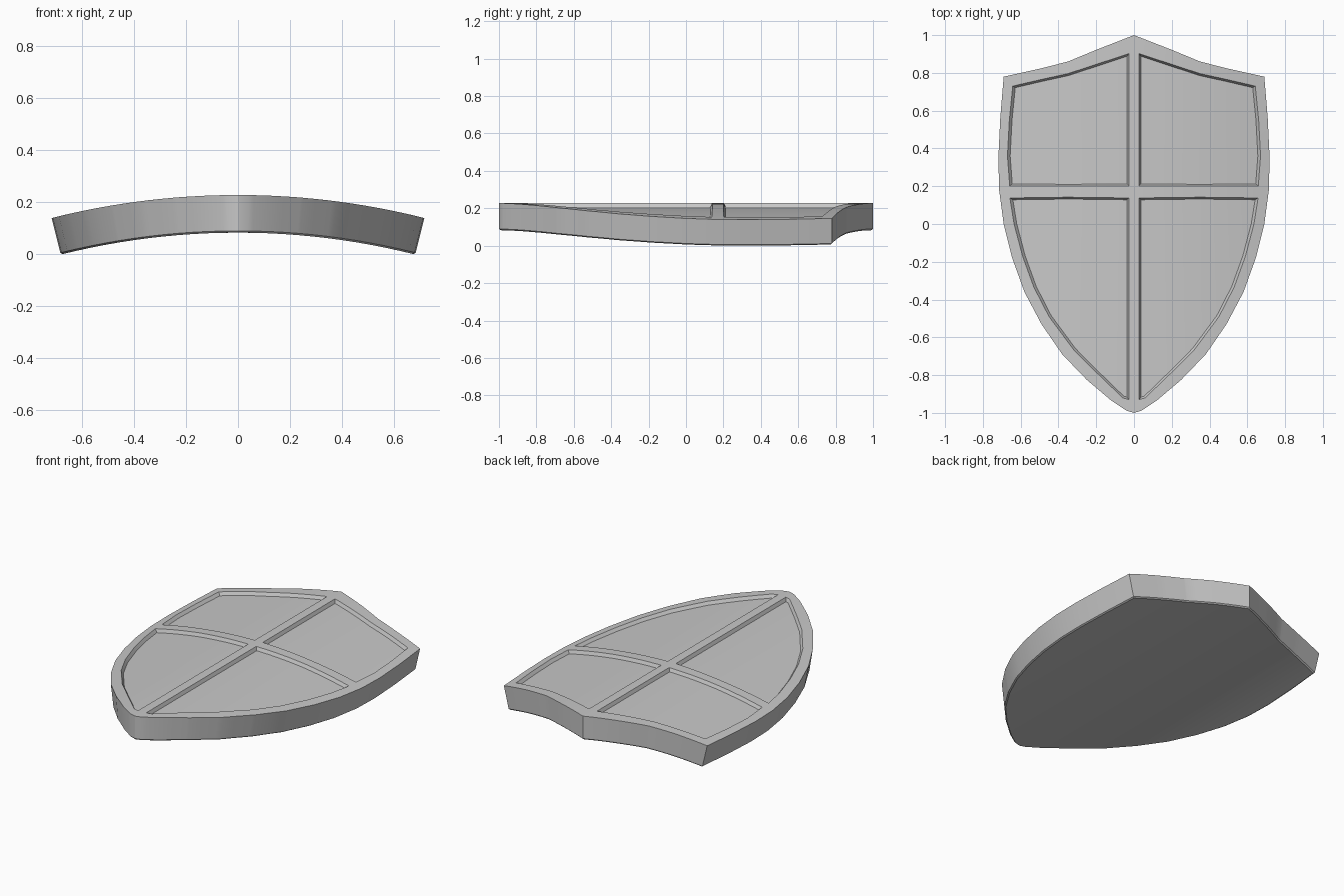
import bpy, bmesh, math

if "Cube" in bpy.data.objects:
    bpy.data.objects.remove(bpy.data.objects["Cube"])

RADIUS, TOP, THICK = 2.95, 0.235, 0.145      # bend radius, crown height, thickness
RECESS, SLOPE = 0.02, 0.01                   # panel depth and wall slope
CHAMFER = 0.007

# Right half outlines, from the top point round to the tip
RIM = [(0.2, 0.922), (0.35, 0.86), (0.5, 0.822), (0.69, 0.78), (0.708, 0.56),
       (0.718, 0.35), (0.714, 0.18), (0.69, 0), (0.645, -0.18), (0.58, -0.36),
       (0.49, -0.53), (0.38, -0.69), (0.25, -0.825), (0.12, -0.935), (0.04, -0.988)]
UPPER = [(0.027, 0.902), (0.2, 0.845), (0.35, 0.796), (0.5, 0.763), (0.642, 0.73),
         (0.66, 0.55), (0.67, 0.36), (0.658, 0.202), (0.35, 0.2), (0.027, 0.202)]
LOWER = [(0.027, 0.138), (0.35, 0.142), (0.657, 0.138), (0.635, 0), (0.59, -0.17),
         (0.53, -0.335), (0.45, -0.49), (0.32, -0.665), (0.2, -0.785),
         (0.06, -0.92), (0.027, -0.93)]


def flip(points):
    return [(-x, y) for x, y in reversed(points)]


def loop(bm, points, z=0.0):
    verts = [bm.verts.new((x, y, z)) for x, y in points]
    edges = [bm.edges.new((verts[i - 1], verts[i])) for i in range(len(verts))]
    return verts, edges


bm = bmesh.new()
outline = [(0, 1)] + RIM + [(0, -1)] + flip(RIM)
rim_verts, edges = loop(bm, outline)
panels = []
for points in (UPPER, LOWER, flip(UPPER), flip(LOWER)):
    verts, panel_edges = loop(bm, points)
    panels.append(verts)
    edges += panel_edges

# Raised border and cross, filled around the four panel openings
bmesh.ops.triangle_fill(bm, edges=edges, use_beauty=True, normal=(0, 0, 1))

# Sunken panels with sloping walls
faces = [bm.faces.new(verts) for verts in panels]
for face in faces:
    face.normal_update()
    if face.normal.z < 0:
        face.normal_flip()
bmesh.ops.inset_individual(bm, faces=faces, thickness=SLOPE, depth=-RECESS,
                           use_even_offset=True)

# Side wall and lightly chamfered back
back_verts, _ = loop(bm, outline, -THICK)
for i in range(len(outline)):
    bm.faces.new((rim_verts[i - 1], rim_verts[i], back_verts[i], back_verts[i - 1]))
back = bm.faces.new(back_verts)
back.normal_update()
if back.normal.z > 0:
    back.normal_flip()
for v in back_verts:
    v.co.z += CHAMFER
bmesh.ops.inset_individual(bm, faces=[back], thickness=CHAMFER, depth=CHAMFER,
                           use_even_offset=True)
bmesh.ops.recalc_face_normals(bm, faces=bm.faces[:])

# Slice lengthwise so the plate can bend smoothly
for i in range(-11, 12):
    bmesh.ops.bisect_plane(bm, geom=bm.verts[:] + bm.edges[:] + bm.faces[:],
                           plane_co=(i * 0.06, 0, 0), plane_no=(1, 0, 0), dist=0.0005)

# Bend across the width around a long cylinder
for v in bm.verts:
    angle = math.asin(v.co.x / RADIUS)
    r = RADIUS + v.co.z
    v.co.x = r * math.sin(angle)
    v.co.z = TOP - RADIUS + r * math.cos(angle)
low = min(v.co.z for v in bm.verts)
for v in bm.verts:
    v.co.z -= low

mesh = bpy.data.meshes.new("shield")
bm.to_mesh(mesh)
bm.free()
shield = bpy.data.objects.new("shield", mesh)
bpy.context.collection.objects.link(shield)

# Plain grey finish
grey = bpy.data.materials.new("light_grey")
grey.use_nodes = True
color = (0.58, 0.58, 0.58, 1)
grey.diffuse_color = color
grey.node_tree.nodes["Principled BSDF"].inputs["Base Color"].default_value = color
mesh.materials.append(grey)

bpy.ops.object.select_all(action='DESELECT')
shield.select_set(True)
bpy.context.view_layer.objects.active = shield
bpy.ops.object.shade_smooth_by_angle(angle=math.radians(25))
